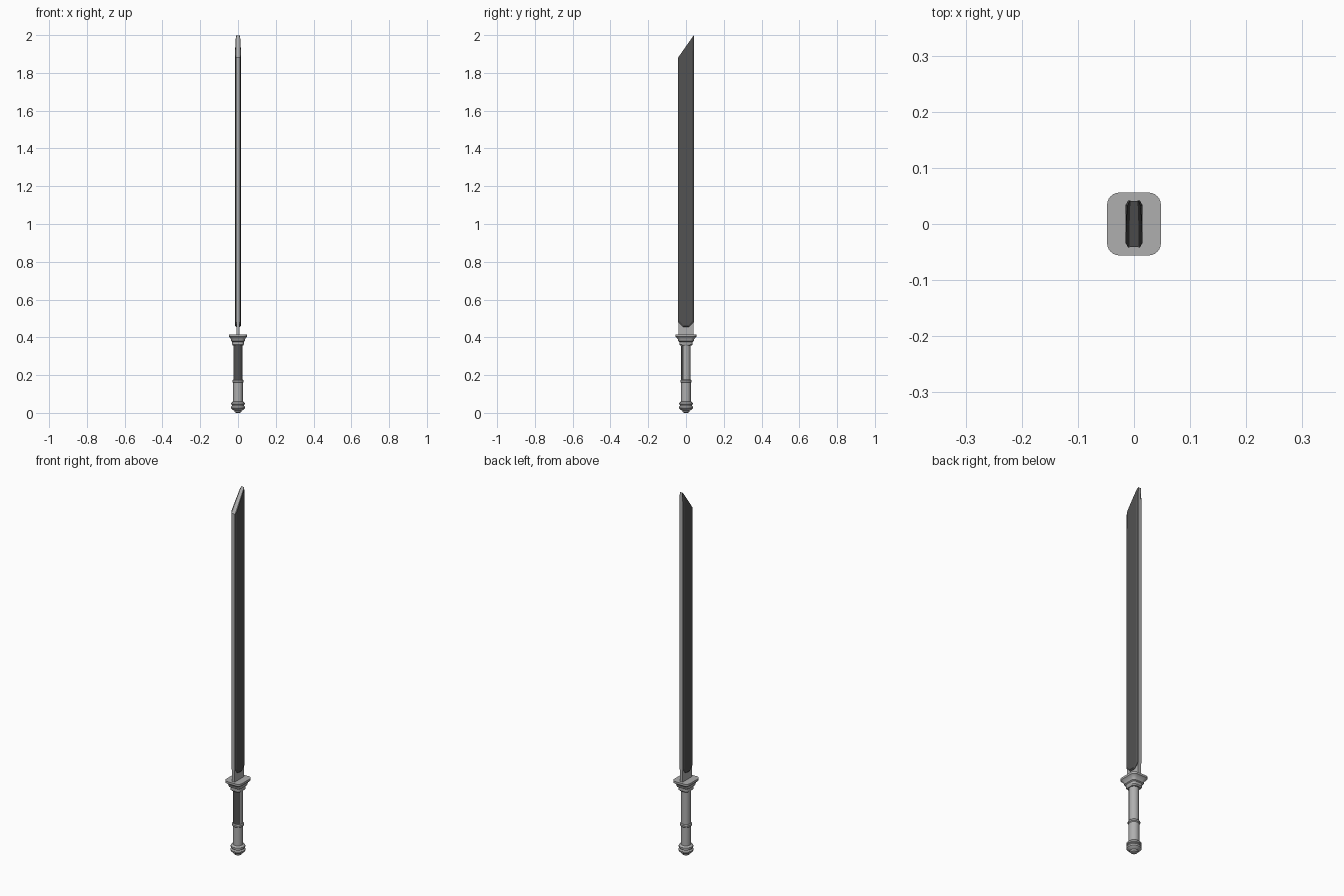
import bpy, bmesh, math

if "Cube" in bpy.data.objects:
    bpy.data.objects.remove(bpy.data.objects["Cube"])


def material(name, v):
    m = bpy.data.materials.new(name)
    m.diffuse_color = (v, v, v, 1)
    m.use_nodes = True
    m.node_tree.nodes["Principled BSDF"].inputs["Base Color"].default_value = m.diffuse_color
    return m


LIGHT = material("light grey metal", 0.43)
DARK = material("dark grey", 0.085)


def loft(name, rings, mat, smooth=True):
    """Skin a stack of equal-length point rings and cap both ends."""
    bm = bmesh.new()
    vs = [[bm.verts.new(p) for p in r] for r in rings]
    for a, b in zip(vs, vs[1:]):
        for i in range(len(a)):
            j = (i + 1) % len(a)
            bm.faces.new((a[i], a[j], b[j], b[i]))
    bm.faces.new(vs[0][::-1])
    bm.faces.new(vs[-1])
    bmesh.ops.recalc_face_normals(bm, faces=bm.faces)
    me = bpy.data.meshes.new(name)
    bm.to_mesh(me)
    bm.free()
    me.materials.append(mat)
    ob = bpy.data.objects.new(name, me)
    bpy.context.collection.objects.link(ob)
    if smooth:
        bpy.ops.object.select_all(action='DESELECT')
        ob.select_set(True)
        bpy.context.view_layer.objects.active = ob
        bpy.ops.object.shade_smooth_by_angle(angle=math.radians(35))
    return ob


def turned(name, profile, mat, n=32):
    return loft(name, [[(r * math.cos(2 * math.pi * i / n), r * math.sin(2 * math.pi * i / n), z)
                        for i in range(n)] for r, z in profile], mat)


def rounded_rect(hx, hy, rad, z, n=6):
    pts = []
    for k, (sx, sy) in enumerate([(1, 1), (-1, 1), (-1, -1), (1, -1)]):
        for i in range(n + 1):
            a = math.pi / 2 * (k + i / n)
            pts.append((sx * (hx - rad) + rad * math.cos(a),
                        sy * (hy - rad) + rad * math.sin(a), z))
    return pts


def blade_outline(x, w, base, low, inset=0.0):
    """Slanted-tip blade outline in the yz plane, thinned near the point."""
    tip = 2.0 - inset
    return [(x, -w, base), (x, -w * 0.4, low), (x, w * 0.4, low), (x, w, base),
            (x, w, 1.93 - inset), (x * 0.75, w, tip),
            (x * 0.9, w * 0.1, tip - (0.9 * w) * 1.42), (x, -w, tip - 2 * w * 1.42)]


# Blade: light core between two bevelled dark plates
loft("blade_core", [blade_outline(s * 0.0085, 0.041, 0.40, 0.40, 0.001) for s in (-1, 1)],
     LIGHT, False)
for side, s in (("right", 1), ("left", -1)):
    loft("blade_plate_" + side, [
        blade_outline(s * 0.0080, 0.042, 0.480, 0.455),
        blade_outline(s * 0.0105, 0.042, 0.480, 0.455),
        blade_outline(s * 0.0155, 0.033, 0.486, 0.461, 0.013)], DARK, False)

# Flared guard
loft("guard", [rounded_rect(*p) for p in [
    (0.027, 0.030, 0.018, 0.356), (0.031, 0.035, 0.018, 0.362), (0.031, 0.035, 0.018, 0.376),
    (0.036, 0.041, 0.018, 0.380), (0.038, 0.044, 0.019, 0.392), (0.046, 0.053, 0.021, 0.402),
    (0.048, 0.056, 0.022, 0.404), (0.048, 0.056, 0.022, 0.415)]], LIGHT)

# Grip with collar ring
turned("upper_grip", [(0.024, 0.165), (0.024, 0.36)], LIGHT)
turned("lower_grip", [(0.0255, 0.045), (0.0255, 0.168)], LIGHT)
turned("grip_collar", [(0.026, 0.160), (0.030, 0.164), (0.030, 0.172), (0.026, 0.176)], LIGHT)

# Dark panel wrapped on the front of the upper grip
arc = [math.radians(-90 + d) for d in range(-60, 61, 10)]
panel = []
for z in (0.178, 0.355):
    panel.append([(0.0255 * math.cos(a), 0.0255 * math.sin(a), z) for a in arc] +
                 [(0.022 * math.cos(a), 0.022 * math.sin(a), z) for a in reversed(arc)])
loft("front_grip_panel", panel, DARK)

# Stepped pommel
turned("pommel", [(0.009, 0.0), (0.017, 0.004), (0.020, 0.012), (0.029, 0.017), (0.036, 0.024),
                  (0.037, 0.032), (0.031, 0.038), (0.031, 0.042), (0.036, 0.045),
                  (0.036, 0.053), (0.031, 0.058), (0.025, 0.060)], LIGHT)
